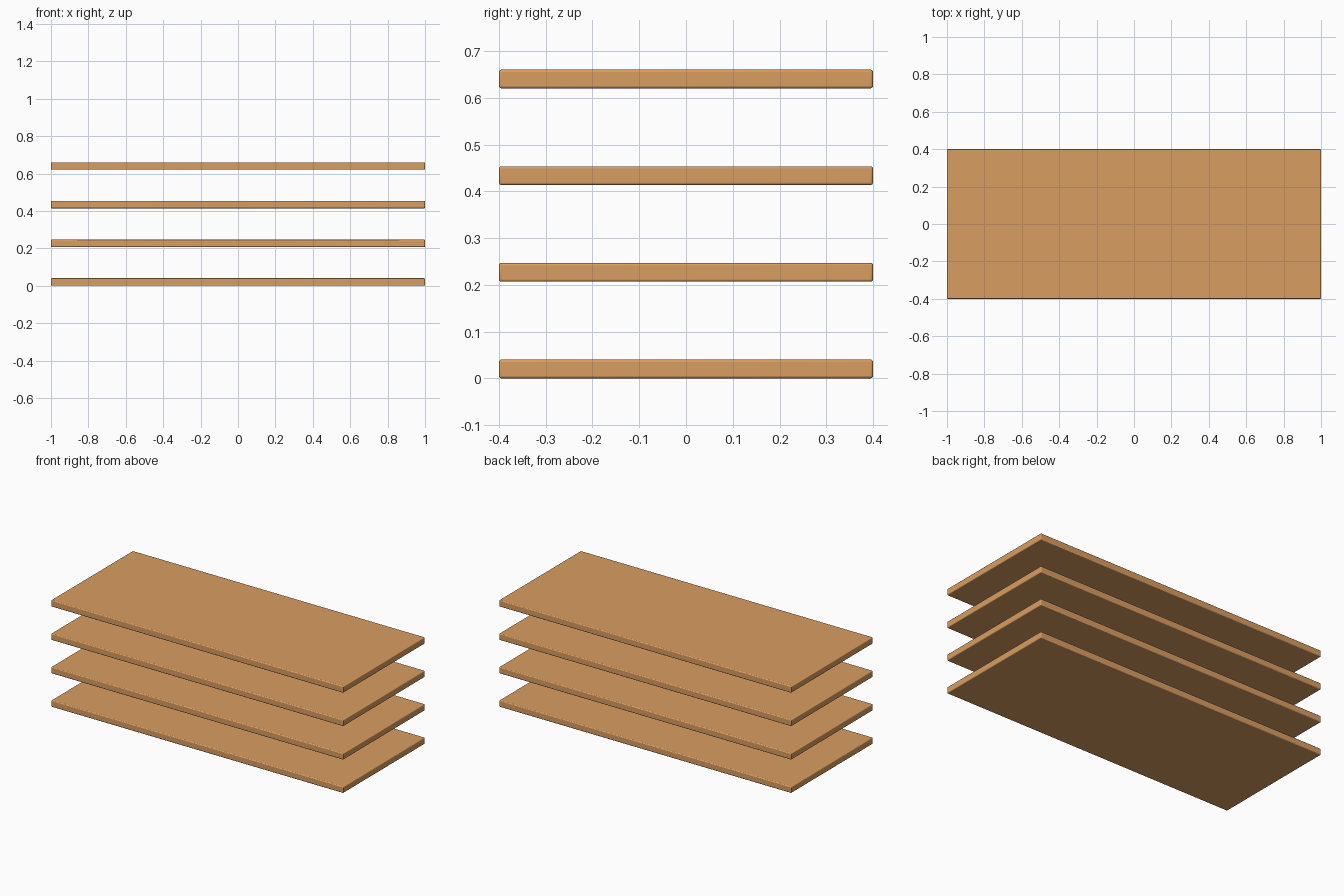
import bpy

if "Cube" in bpy.data.objects:
    bpy.data.objects.remove(bpy.data.objects["Cube"])

LENGTH, DEPTH, THICK = 2.0, 0.8, 0.04
SPACING = 0.2067

wood = bpy.data.materials.new("wood")
wood.diffuse_color = (0.70, 0.34, 0.12, 1)
wood.use_nodes = True
wood.node_tree.nodes["Principled BSDF"].inputs["Base Color"].default_value = wood.diffuse_color


def shelf_board(index):
    bpy.ops.mesh.primitive_cube_add(size=1, location=(0, 0, THICK / 2 + index * SPACING))
    board = bpy.context.object
    board.name = f"shelf_board_{index + 1}"
    board.scale = (LENGTH, DEPTH, THICK)
    bpy.ops.object.transform_apply(location=False, rotation=False, scale=True)
    board.data.materials.append(wood)
    # Slightly eased edges
    bevel = board.modifiers.new("eased_edges", 'BEVEL')
    bevel.width = 0.005
    bevel.segments = 3
    bpy.ops.object.shade_smooth_by_angle()


# Four evenly spaced boards
for i in range(4):
    shelf_board(i)
